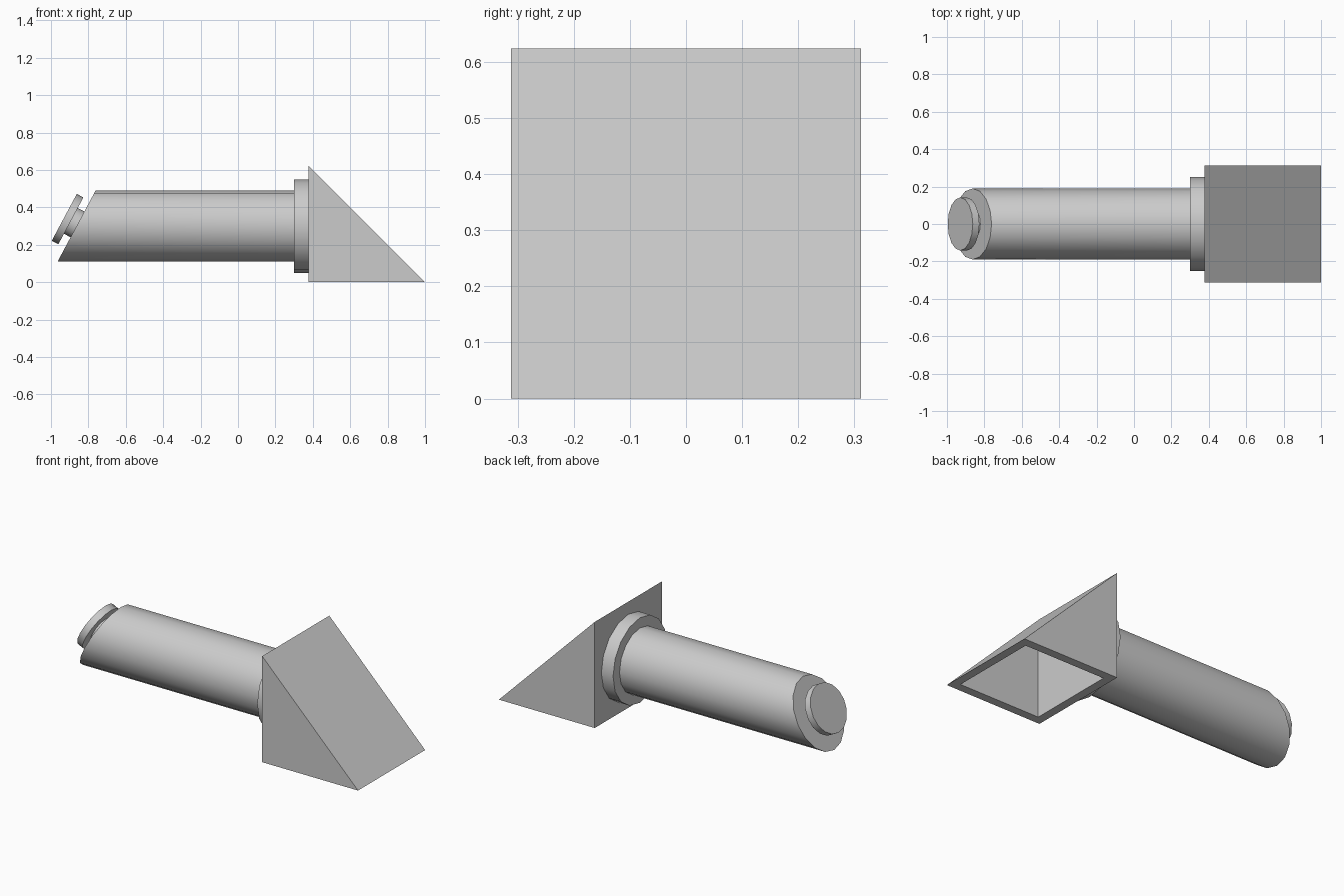
import bpy, bmesh, math
from mathutils import Matrix, Vector

cube = bpy.data.objects.get("Cube")
if cube:
    bpy.data.objects.remove(cube, do_unlink=True)

grey = bpy.data.materials.new("plain_grey")
grey.use_nodes = True
colour = (0.6, 0.6, 0.6, 1)
grey.diffuse_color = colour
grey.node_tree.nodes["Principled BSDF"].inputs["Base Color"].default_value = colour

SIDES = 16
AXIS_Z = 0.3          # height of the tube axis


def finish(name, bm, smooth=False):
    bmesh.ops.recalc_face_normals(bm, faces=bm.faces)
    mesh = bpy.data.meshes.new(name)
    bm.to_mesh(mesh)
    bm.free()
    mesh.materials.append(grey)
    obj = bpy.data.objects.new(name, mesh)
    bpy.context.collection.objects.link(obj)
    if smooth:
        bpy.ops.object.select_all(action='DESELECT')
        obj.select_set(True)
        bpy.context.view_layer.objects.active = obj
        bpy.ops.object.shade_smooth_by_angle(angle=math.radians(30))
    return obj


def cylinder(start, direction, radius, length):
    """Capped cylinder running from start along a direction in the xz plane."""
    bm = bmesh.new()
    bmesh.ops.create_cone(bm, cap_ends=True, segments=SIDES, radius1=radius,
                          radius2=radius, depth=length)
    turn = Matrix.Rotation(math.atan2(direction.x, direction.z), 4, 'Y')
    middle = start + direction * length / 2
    bm.transform(Matrix.Translation(middle) @ turn)
    return bm


# Hollow wedge hood, open underneath
def wedge_loop(bm, x0, x1, half, height):
    base = [bm.verts.new((x, y, 0)) for x, y in
            ((x0, -half), (x1, -half), (x1, half), (x0, half))]
    top = [bm.verts.new((x0, y, height)) for y in (-half, half)]
    a, b, c, d = base
    for face in ((a, b, top[0]), (c, d, top[1]),
                 (b, c, top[1], top[0]), (d, a, top[0], top[1])):
        bm.faces.new(face)
    return base


bm = bmesh.new()
wall = 0.05
outer = wedge_loop(bm, 0.376, 1.0, 0.312, 0.624)
inner = wedge_loop(bm, 0.376 + wall, 1.0 - wall, 0.312 - wall, 0.624 - 2 * wall)
for i in range(4):
    j = (i + 1) % 4
    bm.faces.new((outer[i], outer[j], inner[j], inner[i]))
finish("wedge_hood", bm)

# Flange against the upright wall of the hood
along = Vector((1, 0, 0))
finish("flange", cylinder(Vector((0.3, 0, AXIS_Z)), along, 0.25, 0.076), True)

# Main tube, its far end sheared to a slanted cut
cut_x, radius, lean = -0.863, 0.19, 0.535
bm = cylinder(Vector((cut_x, 0, AXIS_Z)), along, radius, 0.3 - cut_x)
for v in bm.verts:
    if v.co.x < 0:
        v.co.x += (v.co.z - AXIS_Z) * lean
finish("main_tube", bm, True)

# Neck and round button standing square on the slanted cut
out = Vector((-1, 0, lean)).normalized()
up = Vector((lean, 0, 1)).normalized()
seat = Vector((cut_x, 0, AXIS_Z)) + up * 0.01
finish("button_neck", cylinder(seat, out, 0.078, 0.04), True)
finish("button_disc", cylinder(seat + out * 0.04, out, 0.142, 0.04), True)
